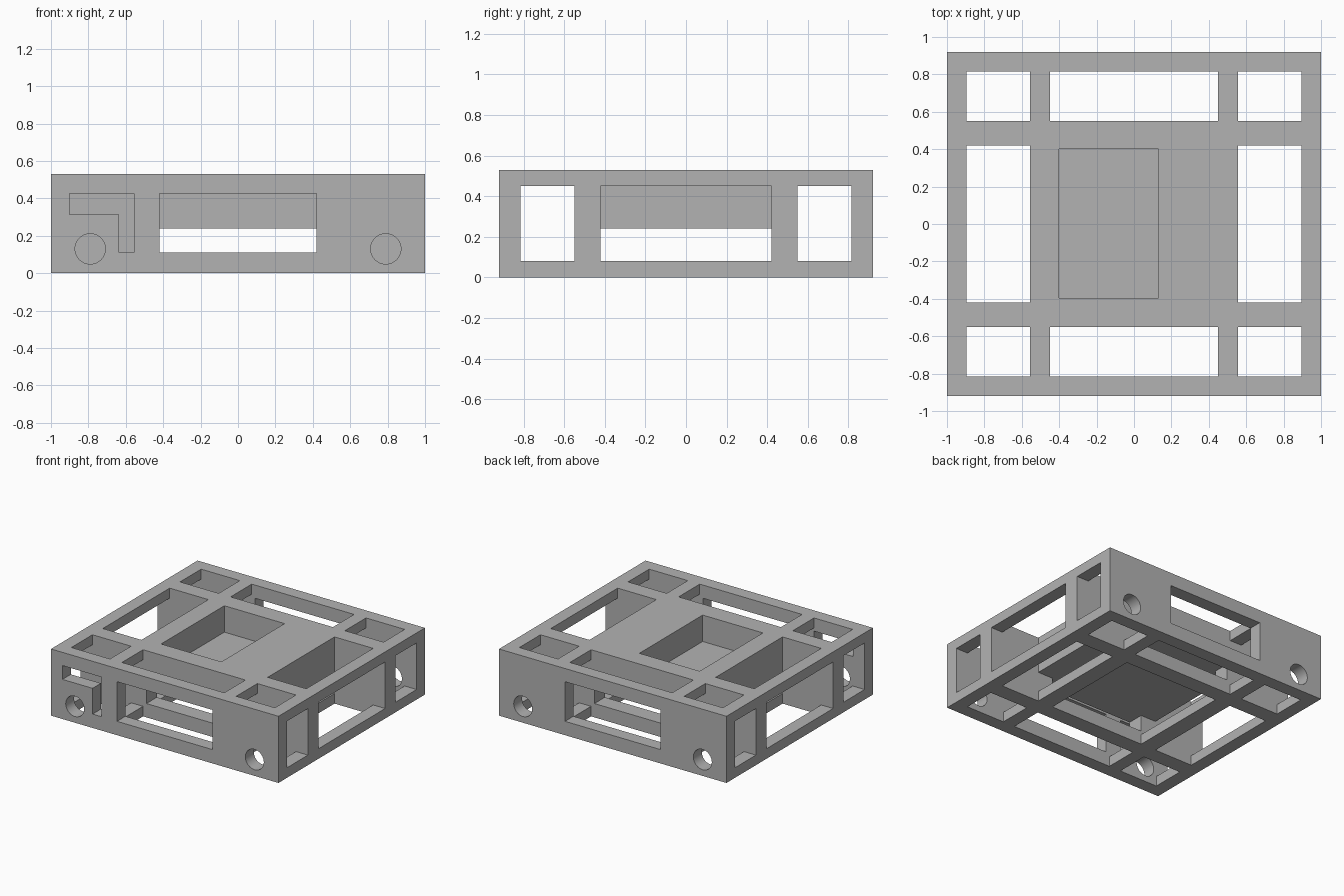
import bpy
import math

if "Cube" in bpy.data.objects:
    bpy.data.objects.remove(bpy.data.objects["Cube"])

HALF_X, HALF_Y, HEIGHT = 1.0, 0.92, 0.53
OUT = 1.2                      # cutters overshoot the body by reaching this far
RIM_X, RIM_Y = 0.895, 0.815    # inner edges of the outer walls
BAR_X, BAR_Y = 0.555, 0.55     # outer edges of the inner bars
CORE = 0.42                    # half width of the middle bay
TRAY_BOTTOM = 0.24

grey = bpy.data.materials.new("plain grey")
grey.use_nodes = True
colour = (0.45, 0.45, 0.45, 1)
grey.diffuse_color = colour
grey.node_tree.nodes["Principled BSDF"].inputs["Base Color"].default_value = colour


def box(name, xs, ys, zs):
    """Box between the given limits on each axis."""
    spans = (xs, ys, zs)
    bpy.ops.mesh.primitive_cube_add(size=1, location=[sum(s) / 2 for s in spans])
    ob = bpy.context.object
    ob.name = name
    ob.scale = [abs(s[1] - s[0]) for s in spans]
    bpy.ops.object.transform_apply(location=True, rotation=False, scale=True)
    ob.data.materials.append(grey)
    return ob


def carve(cutter):
    """Subtract a cutter from the frame and discard it."""
    cutter.hide_render = True
    mod = frame.modifiers.new("opening", "BOOLEAN")
    mod.operation = "DIFFERENCE"
    mod.solver = "EXACT"
    mod.object = cutter
    bpy.context.view_layer.objects.active = frame
    bpy.ops.object.modifier_apply(modifier=mod.name)
    bpy.data.objects.remove(cutter)


def cut(xs, ys, zs):
    carve(box("cutter", xs, ys, zs))


def span(a, b, side):
    return sorted((a * side, b * side))


frame = box("frame", (-HALF_X, HALF_X), (-HALF_Y, HALF_Y), (0, HEIGHT))
through = (-OUT, OUT)

# Vertical wells: four corners, two sides, front and back
for s in (-1, 1):
    side_x = span(BAR_X, RIM_X, s)
    for t in (-1, 1):
        cut(side_x, span(BAR_Y, RIM_Y, t), through)
    cut(side_x, (-CORE, CORE), through)
    cut((-0.45, 0.45), span(BAR_Y, RIM_Y, s), through)

# Middle bay under the tray
cut((-CORE, CORE), (-CORE, CORE), (-OUT, TRAY_BOTTOM))

# Side windows, and low passages under the tray block
window_z = (0.08, 0.45)
cut(through, (-CORE, CORE), (window_z[0], TRAY_BOTTOM))
for s in (-1, 1):
    cut(through, span(BAR_Y, RIM_Y, s), window_z)
    cut(span(BAR_X, OUT, s), (-CORE, CORE), window_z)

# Front and back windows
cut((-CORE, CORE), through, (0.11, TRAY_BOTTOM))
for s in (-1, 1):
    cut((-CORE, CORE), span(BAR_Y, OUT, s), (0.11, 0.425))

# L-shaped slot in the front wall
front_wall = (-OUT, -0.75)
cut((-0.9, -0.6), front_wall, (0.315, 0.425))
cut((-0.635, -0.555), front_wall, (0.11, 0.425))

# Round holes through the front and back walls
for x in (-0.79, 0.79):
    for s in (-1, 1):
        bpy.ops.mesh.primitive_cylinder_add(
            vertices=48, radius=0.081, depth=0.3,
            location=(x, s * 0.87, 0.13), rotation=(math.pi / 2, 0, 0))
        hole = bpy.context.object
        hole.data.materials.append(grey)
        carve(hole)

# Open tray recess in the top
cut((-0.4, 0.13), (-0.395, 0.4), (0.32, OUT))

# Keep flat faces crisp and the round holes smooth
bpy.ops.object.select_all(action="DESELECT")
frame.select_set(True)
bpy.context.view_layer.objects.active = frame
bpy.ops.object.shade_smooth_by_angle(angle=math.radians(30))
